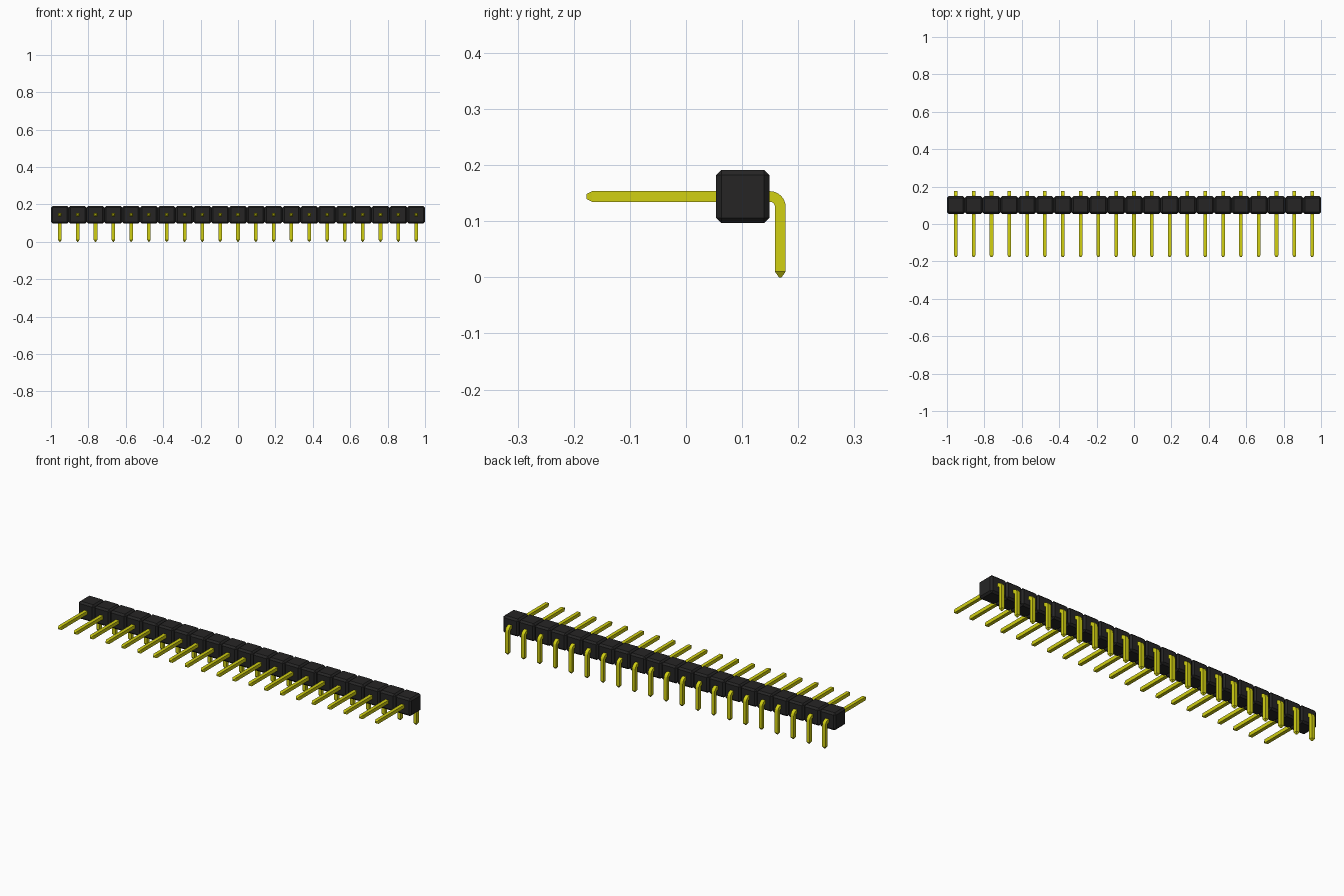
import bpy, bmesh, math
from mathutils import Vector

if "Cube" in bpy.data.objects:
    bpy.data.objects.remove(bpy.data.objects["Cube"], do_unlink=True)

COUNT = 21
PITCH = 2 / COUNT
HALF = 0.0095            # half thickness of a pin
LEG_Y, PIN_Z = 0.168, 0.144


def material(name, color):
    m = bpy.data.materials.new(name)
    m.use_nodes = True
    m.diffuse_color = (*color, 1)
    m.node_tree.nodes["Principled BSDF"].inputs["Base Color"].default_value = (*color, 1)
    return m


def add_object(name, bm, mat, x):
    bmesh.ops.recalc_face_normals(bm, faces=bm.faces)
    mesh = bpy.data.meshes.new(name)
    bm.to_mesh(mesh)
    bm.free()
    mesh.materials.append(mat)
    obj = bpy.data.objects.new(name, mesh)
    obj.location.x = x
    bpy.context.collection.objects.link(obj)
    return obj


def housing_block():
    # Cube with every edge chamfered
    bm = bmesh.new()
    bmesh.ops.create_cube(bm, size=PITCH)
    bmesh.ops.bevel(bm, geom=bm.edges[:], offset=PITCH / 10, segments=1, affect='EDGES')
    bmesh.ops.translate(bm, verts=bm.verts, vec=(0, 0.101, PIN_Z))
    return bm


def bent_pin():
    # Square section swept along a right-angle path, with tapered ends
    radius, tip = 0.0185, 0.01
    stations = [(-0.1775, PIN_Z, 0, 0.45), (-0.1775 + tip, PIN_Z, 0, 1)]
    for i in range(9):
        a = math.radians(90 * i / 8)
        stations.append((LEG_Y - radius + radius * math.sin(a),
                         PIN_Z - radius + radius * math.cos(a), a, 1))
    stations += [(LEG_Y, tip, math.pi / 2, 1), (LEG_Y, 0, math.pi / 2, 0.25)]

    bm = bmesh.new()
    rings = []
    for y, z, a, scale in stations:
        h = HALF * scale
        out = Vector((0, math.sin(a), math.cos(a))) * h
        center = Vector((0, y, z))
        side = Vector((h, 0, 0))
        rings.append([bm.verts.new(center + p) for p in
                      (out + side, out - side, -out - side, -out + side)])
    for r, s in zip(rings, rings[1:]):
        for k in range(4):
            n = (k + 1) % 4
            bm.faces.new((r[k], r[n], s[n], s[k]))
    bm.faces.new(rings[0])
    bm.faces.new(rings[-1])
    return bm


black = material("black plastic", (0.019, 0.0185, 0.0185))
gold = material("yellow metal", (0.64, 0.63, 0.006))

for i in range(COUNT):
    x = (i - (COUNT - 1) / 2) * PITCH
    add_object(f"housing_block_{i + 1}", housing_block(), black, x)
    pin = add_object(f"bent_pin_{i + 1}", bent_pin(), gold, x)
    # Smooth only the bend
    bpy.ops.object.select_all(action='DESELECT')
    pin.select_set(True)
    bpy.context.view_layer.objects.active = pin
    bpy.ops.object.shade_smooth_by_angle(angle=math.radians(20))
